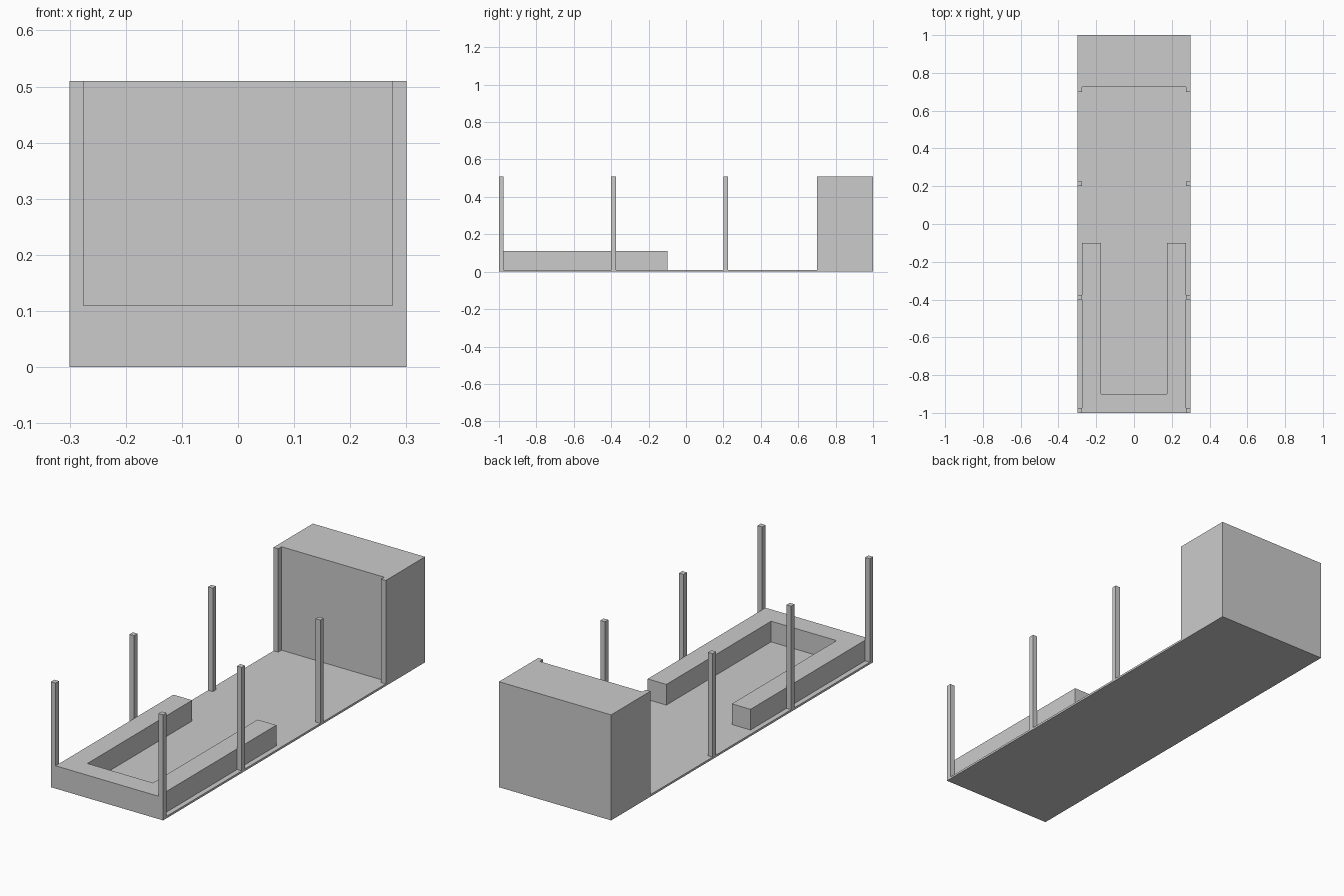
import bpy
import bmesh

if "Cube" in bpy.data.objects:
    bpy.data.objects.remove(bpy.data.objects["Cube"])

FLOOR = 0.01      # floor thickness
TOP = 0.51        # overall height
POST = 0.025      # post thickness


def prism(name, outline, z0, z1):
    """Extrude a flat xy outline from z0 to z1."""
    bm = bmesh.new()
    face = bm.faces.new([bm.verts.new((x, y, z0)) for x, y in outline])
    ext = bmesh.ops.extrude_face_region(bm, geom=[face])
    top = [v for v in ext["geom"] if isinstance(v, bmesh.types.BMVert)]
    bmesh.ops.translate(bm, vec=(0, 0, z1 - z0), verts=top)
    bmesh.ops.recalc_face_normals(bm, faces=bm.faces)
    mesh = bpy.data.meshes.new(name)
    bm.to_mesh(mesh)
    bm.free()
    obj = bpy.data.objects.new(name, mesh)
    bpy.context.collection.objects.link(obj)
    return obj


def box(name, x0, x1, y0, y1, z0, z1):
    return prism(name, [(x0, y0), (x1, y0), (x1, y1), (x0, y1)], z0, z1)


# Floor slab
box("floor", -0.3, 0.3, -1, 1, 0, FLOOR)

# Cabin block at the back
box("cabin", -0.3, 0.3, 0.7 + POST, 1, FLOOR, TOP)

# U-shaped bench, open towards the cabin
half = [(0.275, -1), (0.275, -0.1), (0.175, -0.1), (0.175, -0.9)]
prism("bench", half + [(-x, y) for x, y in reversed(half)], FLOOR, 0.11)

# Roof posts along one side, mirrored to the other
for i, y in enumerate((-1, -0.4, 0.2, 0.7)):
    post = box(f"post_pair_{i + 1}", 0.3 - POST, 0.3, y, y + POST, FLOOR, TOP)
    post.modifiers.new("Mirror", 'MIRROR').use_axis[0] = True
